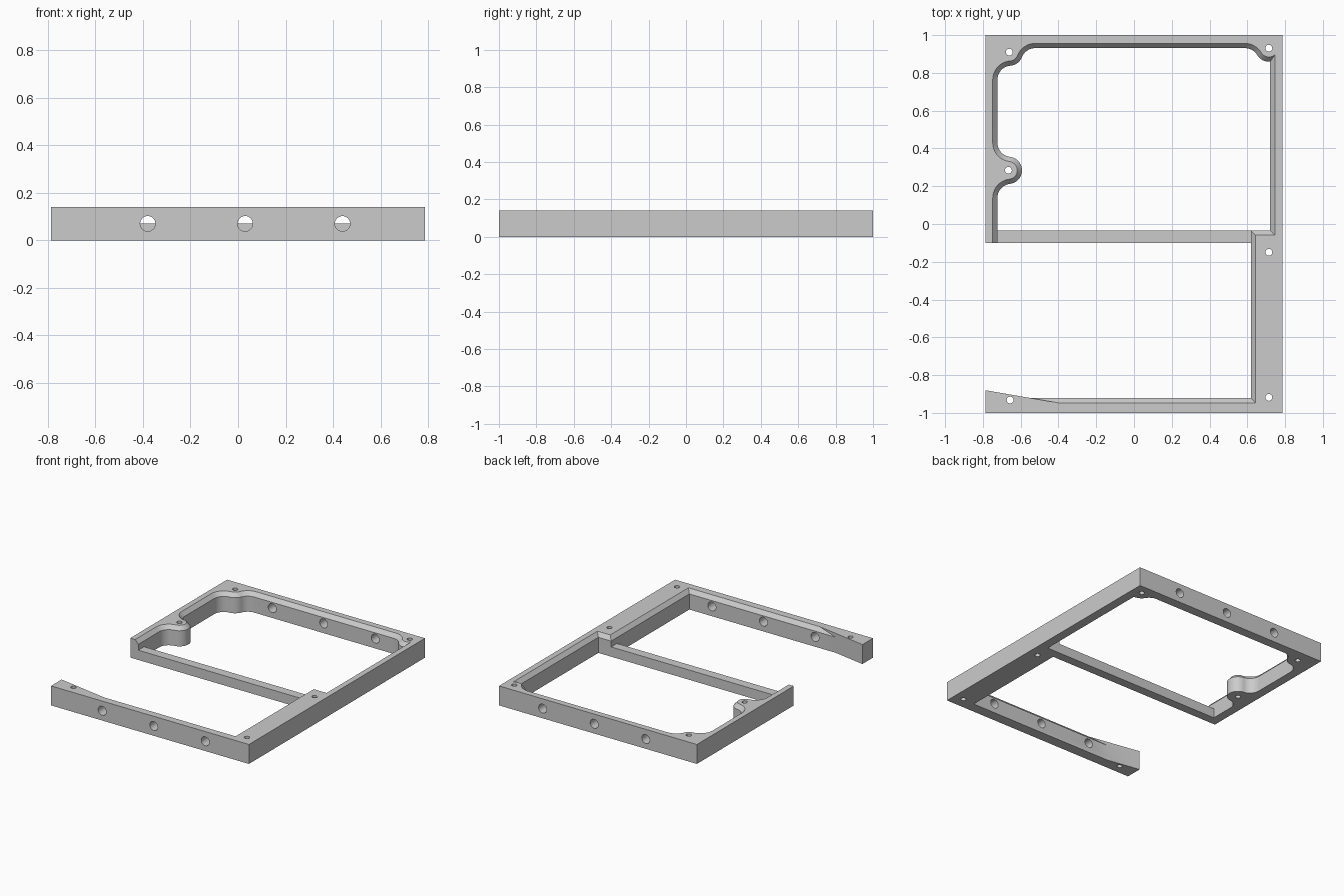
import bpy, bmesh, math
from mathutils import Matrix, Vector

cube = bpy.data.objects.get("Cube")
if cube:
    bpy.data.objects.remove(cube, do_unlink=True)

HX, HEIGHT = 0.787, 0.14           # half width, frame height
CHAMFER, CHAMFER_Z = 0.025, 0.112  # chamfer width, height where it starts
BOSS_R, FILLET_R = 0.072, 0.075    # screw boss and the fillet beside it
LEFT, RIGHT, BACK, FRONT = -0.723, 0.721, 0.931, -0.922   # inner wall faces
STEP_X, STEP_Y = 0.619, -0.034     # corner of the wide right-hand rail

grey = bpy.data.materials.new("light grey")
grey.use_nodes = True
grey.diffuse_color = (0.6, 0.6, 0.6, 1)
grey.node_tree.nodes["Principled BSDF"].inputs["Base Color"].default_value = (0.6, 0.6, 0.6, 1)


def make_object(name, bm):
    bmesh.ops.recalc_face_normals(bm, faces=bm.faces)
    mesh = bpy.data.meshes.new(name)
    bm.to_mesh(mesh)
    bm.free()
    mesh.materials.append(grey)
    ob = bpy.data.objects.new(name, mesh)
    bpy.context.collection.objects.link(ob)
    return ob


def arc(c, r, a0, a1, n=12):
    return [(c[0] + r * math.cos(a0 + (a1 - a0) * i / n),
             c[1] + r * math.sin(a0 + (a1 - a0) * i / n)) for i in range(n + 1)]


def angle(a, b):
    return math.atan2(b[1] - a[1], b[0] - a[0])


def reach(offset):
    """Distance along a wall from a boss centre to its tangent fillet centre."""
    return math.sqrt((BOSS_R + FILLET_R) ** 2 - offset ** 2)


# Screw bosses and the fillets that blend them into the walls
b_right, b_corner, b_mid = (0.714, 0.931), (-0.66, 0.91), (-0.665, 0.284)
fy, fx = BACK - FILLET_R, LEFT + FILLET_R
f_right = (b_right[0] - reach(b_right[1] - fy), fy)
f_back = (b_corner[0] + reach(b_corner[1] - fy), fy)
f_left = (fx, b_corner[1] - reach(b_corner[0] - fx))
f_upper = (fx, b_mid[1] + reach(b_mid[0] - fx))
f_lower = (fx, b_mid[1] - reach(b_mid[0] - fx))


def outline(d):
    """Plan of the open frame with its inner edge moved d into the walls."""
    R, F, q, h = BOSS_R - d, FILLET_R + d, math.pi / 2, math.pi
    wedge_x = -0.544 + d * 5.76     # the tapered end keeps a vertical face
    pts = [(-HX, -0.88), (wedge_x, FRONT - d), (STEP_X + d, FRONT - d),
           (STEP_X + d, STEP_Y - d), (RIGHT + d, STEP_Y - d)]
    pts += arc(b_right, R, -math.acos((RIGHT + d - b_right[0]) / R), angle(b_right, f_right))
    pts += arc(f_right, F, angle(f_right, b_right), q)[1:]
    pts += arc(f_back, F, q, angle(f_back, b_corner))
    pts += arc(b_corner, R, angle(b_corner, f_back), angle(b_corner, f_left))[1:]
    pts += arc(f_left, F, angle(f_left, b_corner), h)[1:]
    pts += arc(f_upper, F, h, angle(f_upper, b_mid) % (2 * h))
    pts += arc(b_mid, R, angle(b_mid, f_upper), angle(b_mid, f_lower), 20)[1:]
    pts += arc(f_lower, F, angle(f_lower, b_mid), h)[1:]
    pts += [(LEFT - d, -0.1), (-HX, -0.1), (-HX, 1), (HX, 1), (HX, -1), (-HX, -1)]
    return pts


# Frame: straight walls, then the inner chamfer up to the top face
bm = bmesh.new()
loops = [[bm.verts.new((x, y, z)) for x, y in outline(d)]
         for z, d in ((0, 0), (CHAMFER_Z, 0), (HEIGHT, CHAMFER))]
for low, high in zip(loops, loops[1:]):
    for i in range(len(low)):
        j = (i + 1) % len(low)
        bm.faces.new((low[i], low[j], high[j], high[i]))
bm.faces.new(loops[0])
bm.faces.new(loops[-1])
frame = make_object("frame", bm)

# Hole cutters: vertical screw holes and cross holes through front and back
bm = bmesh.new()


def drill(pos, r, length, turn=0):
    mat = Matrix.Translation(Vector(pos)) @ Matrix.Rotation(turn, 4, 'X')
    bmesh.ops.create_cone(bm, cap_ends=True, segments=32, radius1=r, radius2=r,
                          depth=length, matrix=mat)


for x, y in (b_right, b_corner, b_mid, (0.714, -0.15), (0.714, -0.918), (-0.656, -0.932)):
    drill((x, y, 0.07), 0.018, 0.4)
for x in (-0.38, 0.03, 0.44):
    drill((x, 0, 0.07), 0.032, 2.4, math.pi / 2)
cutter = make_object("hole_cutter", bm)
cutter.hide_render = True

mod = frame.modifiers.new("holes", 'BOOLEAN')
mod.operation, mod.solver, mod.object = 'DIFFERENCE', 'EXACT', cutter
bpy.ops.object.select_all(action='DESELECT')
frame.select_set(True)
bpy.context.view_layer.objects.active = frame
bpy.ops.object.modifier_apply(modifier="holes")
bpy.data.objects.remove(cutter, do_unlink=True)
bpy.ops.object.shade_smooth_by_angle(angle=math.radians(25))

# Half-height crossbar between the left wall and the wide rail
bm = bmesh.new()
size = Matrix.Diagonal((STEP_X - LEFT, STEP_Y + 0.1, 0.07, 1))
centre = Matrix.Translation(((STEP_X + LEFT) / 2, (STEP_Y - 0.1) / 2, 0.035))
bmesh.ops.create_cube(bm, size=1, matrix=centre @ size)
make_object("crossbar", bm)
